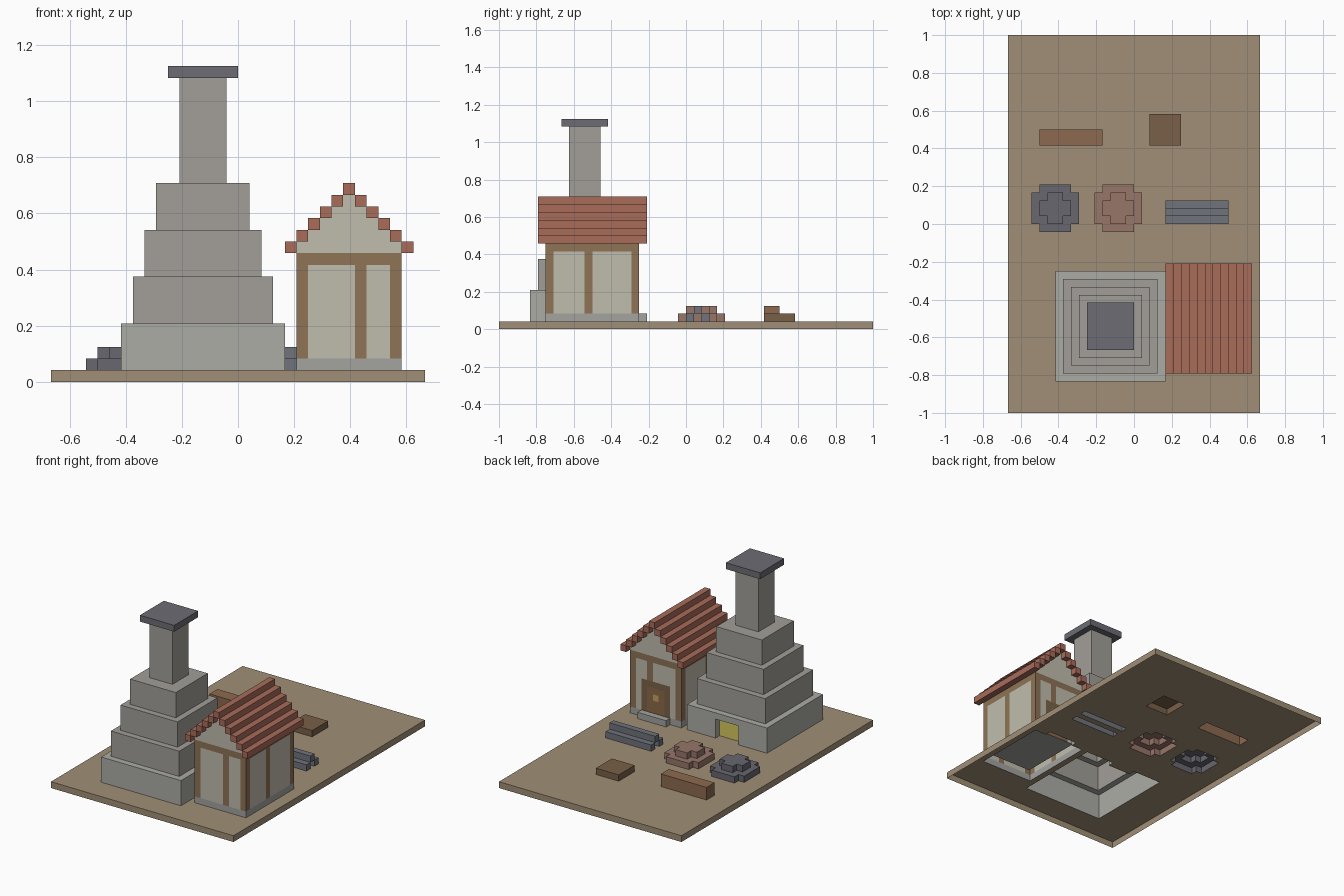
import bpy, bmesh
from mathutils import Vector

if "Cube" in bpy.data.objects:
    bpy.data.objects.remove(bpy.data.objects["Cube"])

U = 1 / 24      # block size: the model is a grid of cubes
cells = {}      # (x, y, z) -> part name


def fill(part, x0, x1, y0, y1, z0, z1):
    """Fill a box of blocks; part=None carves it away."""
    for x in range(x0, x1):
        for y in range(y0, y1):
            for z in range(z0, z1):
                if part:
                    cells[x, y, z] = part
                else:
                    cells.pop((x, y, z), None)


# ground slab
fill("ground", -16, 16, -24, 24, 0, 1)

# stepped furnace, chimney and cap
for i in range(4):
    fill("furnace_tier_%d" % (i + 1), -10 + i, 4 - i, -20 + i, -6 - i, 1 + 4 * i, 5 + 4 * i)
fill("chimney", -5, -1, -15, -11, 17, 26)
fill("chimney_cap", -6, 0, -16, -10, 26, 27)
# recessed furnace mouth with glowing fire
fill(None, -5, -1, -7, -6, 1, 4)
fill("fire", -5, -1, -8, -7, 1, 4)

# house: foundation and doorstep
fill("foundation", 5, 14, -18, -6, 1, 2)
fill("doorstep", 7, 12, -6, -5, 1, 2)
# hollow plaster walls with a beam around the top
fill("plaster_walls", 5, 14, -18, -6, 2, 10)
fill("timber_frame", 5, 14, -18, -6, 10, 11)
# timber posts at corners and mid-wall
for x in (5, 10, 13):
    for y in (-18, -7):
        fill("timber_frame", x, x + 1, y, y + 1, 2, 10)
for x in (5, 13):
    fill("timber_frame", x, x + 1, -13, -12, 2, 10)
fill(None, 6, 13, -17, -7, 2, 11)
# door, frame and handle in the back wall
fill("door_frame", 7, 12, -7, -6, 2, 7)
fill("door", 8, 11, -7, -6, 2, 6)
fill("door_handle", 9, 10, -7, -6, 4, 5)
# gables and stepped roof
for i in range(6):
    z = 11 + i
    for y in (-18, -7):
        fill("gables", 5 + i, 14 - i, y, y + 1, z, z + 1)
    for x in (4 + i, 14 - i):
        fill("roof", x, x + 1, -19, -5, z, z + 1)

# coal and ore heaps: two rounded layers each
for part, x in (("coal_heap", -13), ("ore_heap", -5)):
    for i in range(2):
        fill(part, x + i, x + 6 - i, i, 4 - i, 1 + i, 2 + i)
        fill(part, x + 1 + i, x + 5 - i, -1 + i, 5 - i, 1 + i, 2 + i)

# metal bars: two below, one on top
for y, z in ((0, 1), (2, 1), (1, 2)):
    fill("metal_bars", 4, 12, y, y + 1, z, z + 1)

# timber log and low crate
fill("log", -12, -4, 10, 12, 1, 3)
fill("crate", 2, 6, 10, 14, 1, 2)

STONE, STONE2, DARK = 0xACACA6, 0xA29F98, 0x6C6C74
COLOURS = {
    "ground": 0xA08F76, "furnace_tier_1": STONE, "furnace_tier_2": STONE2,
    "furnace_tier_3": STONE2, "furnace_tier_4": STONE2, "chimney": STONE2,
    "chimney_cap": DARK, "fire": 0xD8C860, "foundation": 0xA3A3A0,
    "doorstep": 0xA3A3A0, "plaster_walls": 0xC0BCAE, "gables": 0xC0BCAE,
    "timber_frame": 0x8E7355, "door_frame": 0x7A6248, "door": 0x8A6A48,
    "door_handle": 0xC8A060, "roof": 0xA86C5A, "coal_heap": 0x67676F,
    "ore_heap": 0x97766A, "metal_bars": 0x70737C, "log": 0x8C6A50,
    "crate": 0x786048,
}


def linear(hexa):
    """Hex colour to linear RGBA."""
    rgb = [((hexa >> s) & 255) / 255 for s in (16, 8, 0)]
    return [c / 12.92 if c < 0.04 else ((c + 0.055) / 1.055) ** 2.4 for c in rgb] + [1]


def build(part):
    """Make one object from the part's exposed block faces (underside left open)."""
    bm = bmesh.new()
    verts = {}

    def vert(p):
        if p not in verts:
            verts[p] = bm.verts.new(Vector(p) * U)
        return verts[p]

    for c, name in cells.items():
        if name != part:
            continue
        for axis in range(3):
            for side in (0, 1):
                n = list(c)
                n[axis] += 2 * side - 1
                if tuple(n) in cells or n[2] < 0:
                    continue
                a, b = (axis + 1) % 3, (axis + 2) % 3
                loop = []
                for da, db in ((0, 0), (1, 0), (1, 1), (0, 1)):
                    p = list(c)
                    p[axis] += side
                    p[a] += da
                    p[b] += db
                    loop.append(vert(tuple(p)))
                bm.faces.new(loop if side else loop[::-1])
    mesh = bpy.data.meshes.new(part)
    bm.to_mesh(mesh)
    bm.free()
    mat = bpy.data.materials.new(part)
    mat.diffuse_color = linear(COLOURS[part])
    mat.use_nodes = True
    mat.node_tree.nodes["Principled BSDF"].inputs["Base Color"].default_value = mat.diffuse_color
    mesh.materials.append(mat)
    bpy.context.collection.objects.link(bpy.data.objects.new(part, mesh))


for part in COLOURS:
    build(part)
